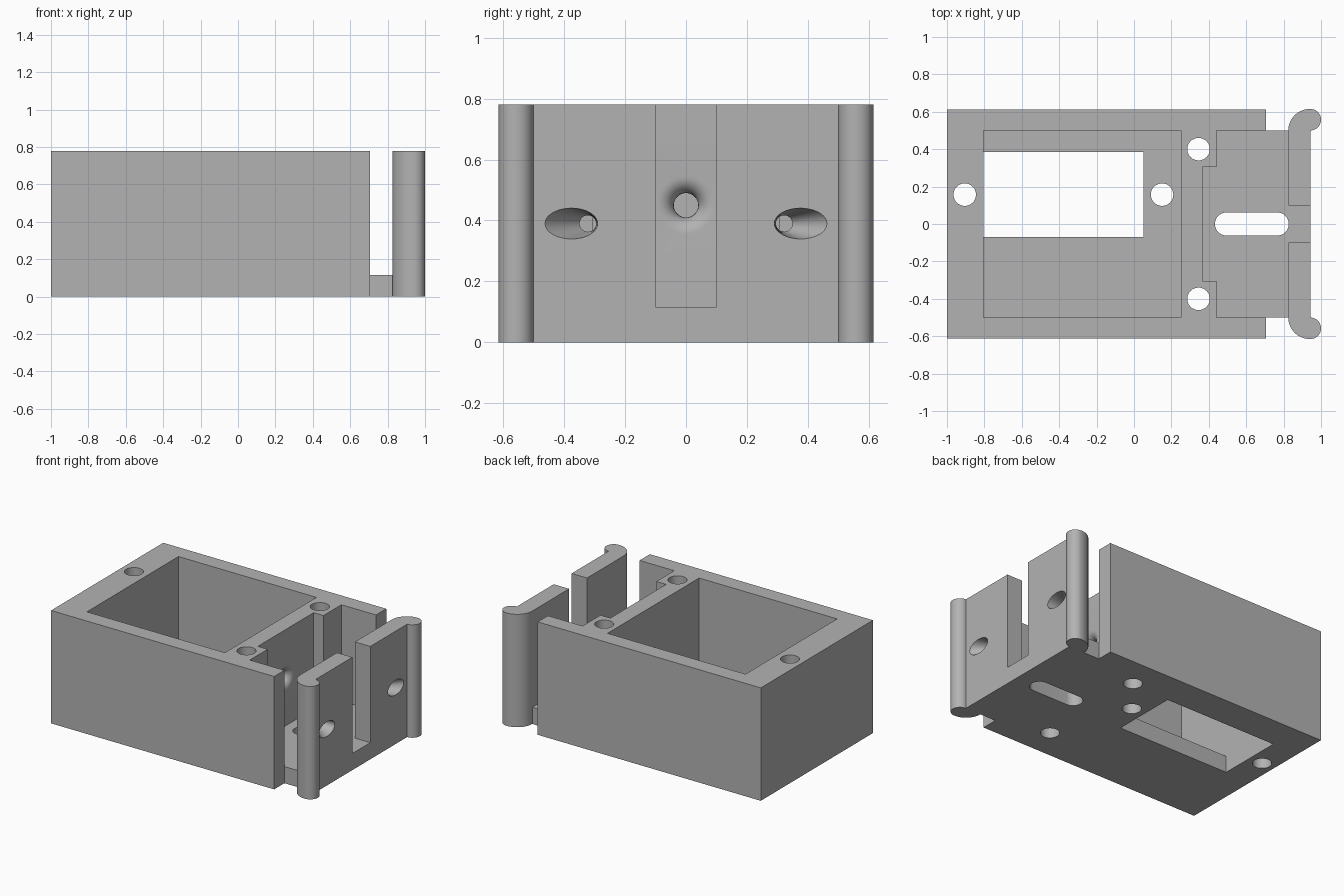
import bpy, bmesh
from math import sin, cos, pi, radians

cube = bpy.data.objects.get("Cube")
if cube:
    bpy.data.objects.remove(cube, do_unlink=True)

HEIGHT, FLOOR = 0.78, 0.115

grey = bpy.data.materials.new("plain grey")
grey.use_nodes = True
grey.diffuse_color = (0.45, 0.45, 0.45, 1)
grey.node_tree.nodes["Principled BSDF"].inputs["Base Color"].default_value = (0.45, 0.45, 0.45, 1)


def loft(name, rings):
    """Closed solid through equal-length rings of points."""
    bm = bmesh.new()
    loops = [[bm.verts.new(p) for p in ring] for ring in rings]
    n = len(loops[0])
    for a, b in zip(loops, loops[1:]):
        for i in range(n):
            bm.faces.new((a[i], a[(i + 1) % n], b[(i + 1) % n], b[i]))
    bm.faces.new(loops[0])
    bm.faces.new(loops[-1])
    bmesh.ops.recalc_face_normals(bm, faces=bm.faces)
    mesh = bpy.data.meshes.new(name)
    bm.to_mesh(mesh)
    bm.free()
    mesh.materials.append(grey)
    ob = bpy.data.objects.new(name, mesh)
    bpy.context.collection.objects.link(ob)
    return ob


def prism(name, outline, z0, z1):
    return loft(name, [[(x, y, z) for x, y in outline] for z in (z0, z1)])


def arc(cx, cy, r, start, end, steps):
    angles = [radians(start + (end - start) * i / steps) for i in range(steps + 1)]
    return [(cx + r * cos(a), cy + r * sin(a)) for a in angles]


def rect(x0, x1, y0, y1):
    return [(x0, y0), (x1, y0), (x1, y1), (x0, y1)]


def mirrored(half):
    """Close a +y half outline with its mirror image."""
    return half + [(x, -y) for x, y in reversed(half)]


def cut(body, cutter):
    cutter.hide_render = True
    mod = body.modifiers.new("cut", "BOOLEAN")
    mod.operation = "DIFFERENCE"
    mod.solver = "EXACT"
    mod.object = cutter
    bpy.context.view_layer.objects.active = body
    bpy.ops.object.modifier_apply(modifier=mod.name)
    bpy.data.objects.remove(cutter, do_unlink=True)


def round_hole(x, y, r=0.06):
    cut(housing, prism("hole_cutter", arc(x, y, r, 0, 352.5, 47), -0.1, 1))


def side_ring(x, cy, cz, ry, rz):
    return [(x, cy + ry * cos(i * pi / 20), cz + rz * sin(i * pi / 20)) for i in range(40)]


# Outer block, neck and curled clip lips
lip = arc(0.94, 0.5, 0.115, 180, 90, 16)[:-1] + arc(0.9425, 0.5575, 0.0575, 90, -90, 24)
housing = prism("housing", mirrored(
    [(-1, 0.612), (0.705, 0.612), (0.705, 0.5)] + lip), 0, HEIGHT)

# Main pocket and window in its floor
cut(housing, prism("pocket_cutter", rect(-0.805, 0.25, -0.5, 0.5), FLOOR, 1))
cut(housing, prism("window_cutter", rect(-0.805, 0.05, -0.07, 0.385), -0.1, 0.3))

# Open bay behind the clip wall, and the notch in that wall
cut(housing, prism("bay_cutter", mirrored(
    [(0.365, 0.305), (0.44, 0.305), (0.44, 0.5), (0.705, 0.5), (0.705, 0.53), (0.825, 0.53)]), FLOOR, 1))
cut(housing, prism("notch_cutter", rect(0.8, 1.1, -0.098, 0.098), FLOOR, 1))

# Screw holes
for x, y in ((-0.905, 0.157), (0.15, 0.157), (0.345, 0.4), (0.345, -0.4)):
    round_hole(x, y)

# Slot in the bay floor
slot = arc(0.765, 0, 0.062, -90, 90, 20) + arc(0.495, 0, 0.062, 90, 270, 20)
cut(housing, prism("slot_cutter", slot, -0.1, 0.3))

# Flared hole through the divider wall
flare = [(0.2, 0.04)] + [(0.31 + 0.055 * sin(a * pi / 16), 0.095 - 0.055 * cos(a * pi / 16)) for a in range(9)]
flare.append((0.4, 0.095))
cut(housing, loft("flare_cutter", [side_ring(x, 0, 0.45, r, r) for x, r in flare]))

# Slanted tapering holes through the clip wall
for side in (-1, 1):
    rings = []
    for t in (-0.1, 1.1):
        rings.append(side_ring(0.825 + 0.115 * t, side * (0.322 + 0.053 * t), 0.39,
                               0.027 + 0.058 * t, 0.027 + 0.023 * t))
    cut(housing, loft("slant_cutter", rings))

bpy.ops.object.select_all(action="DESELECT")
housing.select_set(True)
bpy.context.view_layer.objects.active = housing
bpy.ops.object.shade_smooth_by_angle(angle=radians(30))
